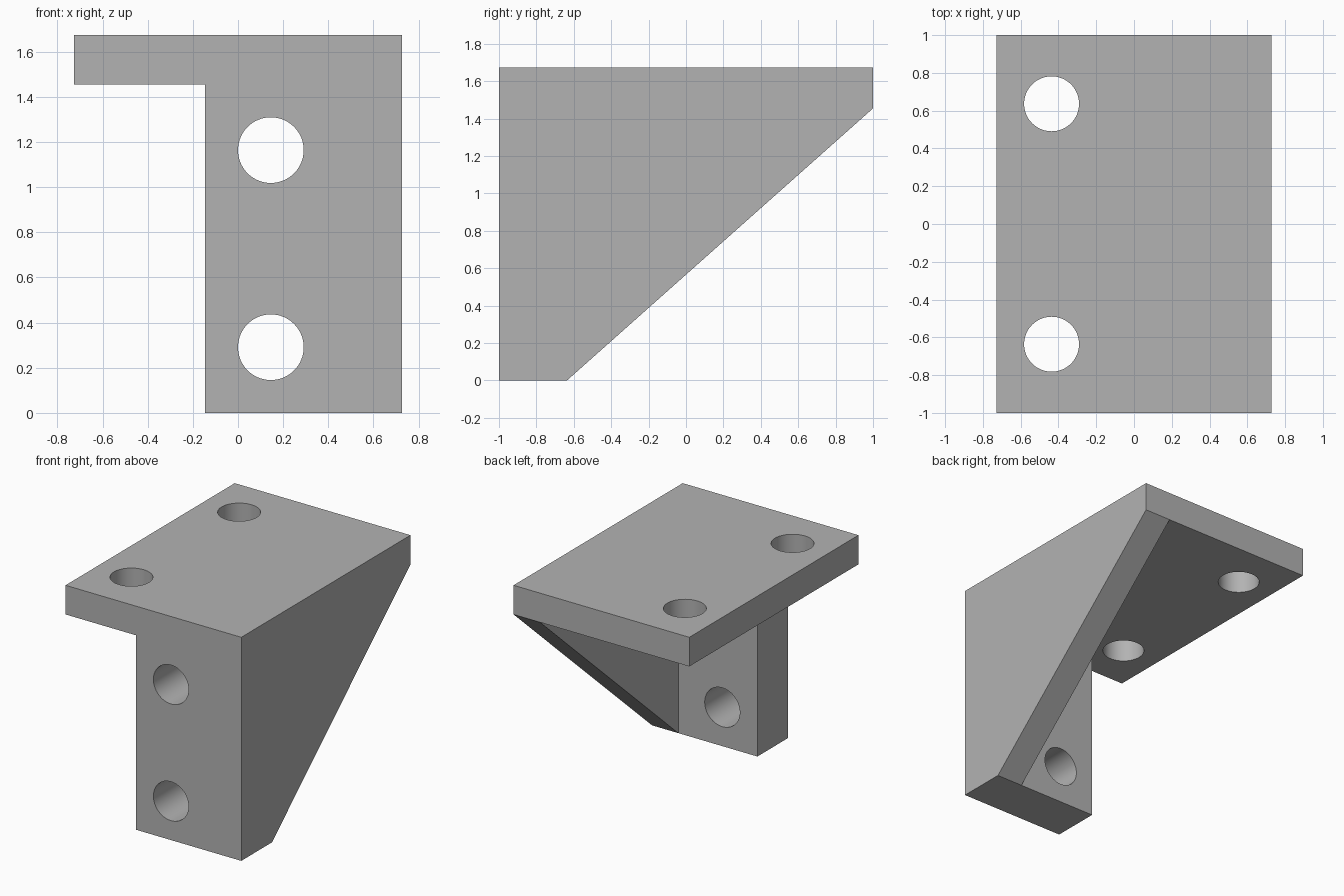
import bpy
import bmesh
import math
from mathutils import Matrix, Vector

default_cube = bpy.data.objects.get("Cube")
if default_cube:
    bpy.data.objects.remove(default_cube, do_unlink=True)

# Main dimensions, in millimetres; the 55 mm length becomes 2 units
S = 2 / 55
LENGTH, WIDTH, HEIGHT = 55 * S, 40 * S, 46 * S
PLATE, RIB, WALL, LEG = 6 * S, 6 * S, 10 * S, 24 * S
HOLE_R = 4 * S
RIGHT, FRONT, BACK = WIDTH / 2, -LENGTH / 2, LENGTH / 2
UNDER = HEIGHT - PLATE

# Material
grey = bpy.data.materials.new("plain grey")
grey.use_nodes = True
colour = (0.45, 0.45, 0.45, 1)
grey.diffuse_color = colour
grey.node_tree.nodes["Principled BSDF"].inputs["Base Color"].default_value = colour


def add_object(name, bm):
    bmesh.ops.recalc_face_normals(bm, faces=bm.faces)
    mesh = bpy.data.meshes.new(name)
    bm.to_mesh(mesh)
    bm.free()
    mesh.materials.append(grey)
    obj = bpy.data.objects.new(name, mesh)
    bpy.context.collection.objects.link(obj)
    return obj


def prism(name, profile, x0, x1):
    """Extrude a (y, z) side profile from x0 to x1."""
    bm = bmesh.new()
    face = bm.faces.new([bm.verts.new((x0, y, z)) for y, z in profile])
    new = bmesh.ops.extrude_face_region(bm, geom=[face])["geom"]
    verts = [g for g in new if isinstance(g, bmesh.types.BMVert)]
    bmesh.ops.translate(bm, verts=verts, vec=(x1 - x0, 0, 0))
    return add_object(name, bm)


def drill(name, centre, turn):
    """Cylindrical cutter, upright or turned to run front to back."""
    bm = bmesh.new()
    matrix = Matrix.Translation(Vector(centre)) @ Matrix.Rotation(turn, 4, "X")
    bmesh.ops.create_cone(bm, cap_ends=True, segments=64, radius1=HOLE_R,
                          radius2=HOLE_R, depth=WALL * 2, matrix=matrix)
    return add_object(name, bm)


def combine(target, other, operation):
    mod = target.modifiers.new(operation, "BOOLEAN")
    mod.operation, mod.solver, mod.object = operation, "EXACT", other
    bpy.context.view_layer.objects.active = target
    bpy.ops.object.modifier_apply(modifier=mod.name)
    bpy.data.objects.remove(other, do_unlink=True)


# Top plate, front wall and sloping side rib, joined into one solid
bracket = prism("bracket", [(FRONT, UNDER), (BACK, UNDER), (BACK, HEIGHT), (FRONT, HEIGHT)],
                -RIGHT, RIGHT)
wall = prism("front_wall", [(FRONT, 0), (FRONT + WALL, 0), (FRONT + WALL, HEIGHT), (FRONT, HEIGHT)],
             RIGHT - LEG, RIGHT)
rib = prism("side_rib", [(FRONT, 0), (FRONT + WALL, 0), (BACK, UNDER), (BACK, HEIGHT), (FRONT, HEIGHT)],
            RIGHT - RIB, RIGHT)
combine(bracket, wall, "UNION")
combine(bracket, rib, "UNION")

# Two holes through the plate, two through the wall
for y in (-17.5 * S, 17.5 * S):
    combine(bracket, drill("plate_hole", (-12 * S, y, UNDER + PLATE / 2), 0), "DIFFERENCE")
for z in (8 * S, 32 * S):
    combine(bracket, drill("wall_hole", (4 * S, FRONT + WALL / 2, z), math.pi / 2), "DIFFERENCE")

# Merge flat areas, then smooth the hole walls only
bm = bmesh.new()
bm.from_mesh(bracket.data)
bmesh.ops.remove_doubles(bm, verts=bm.verts, dist=0.0001)
bmesh.ops.dissolve_limit(bm, angle_limit=0.01, verts=bm.verts, edges=bm.edges)
bm.to_mesh(bracket.data)
bm.free()
bpy.ops.object.select_all(action="DESELECT")
bracket.select_set(True)
bpy.context.view_layer.objects.active = bracket
bpy.ops.object.shade_smooth_by_angle(angle=math.radians(30))
